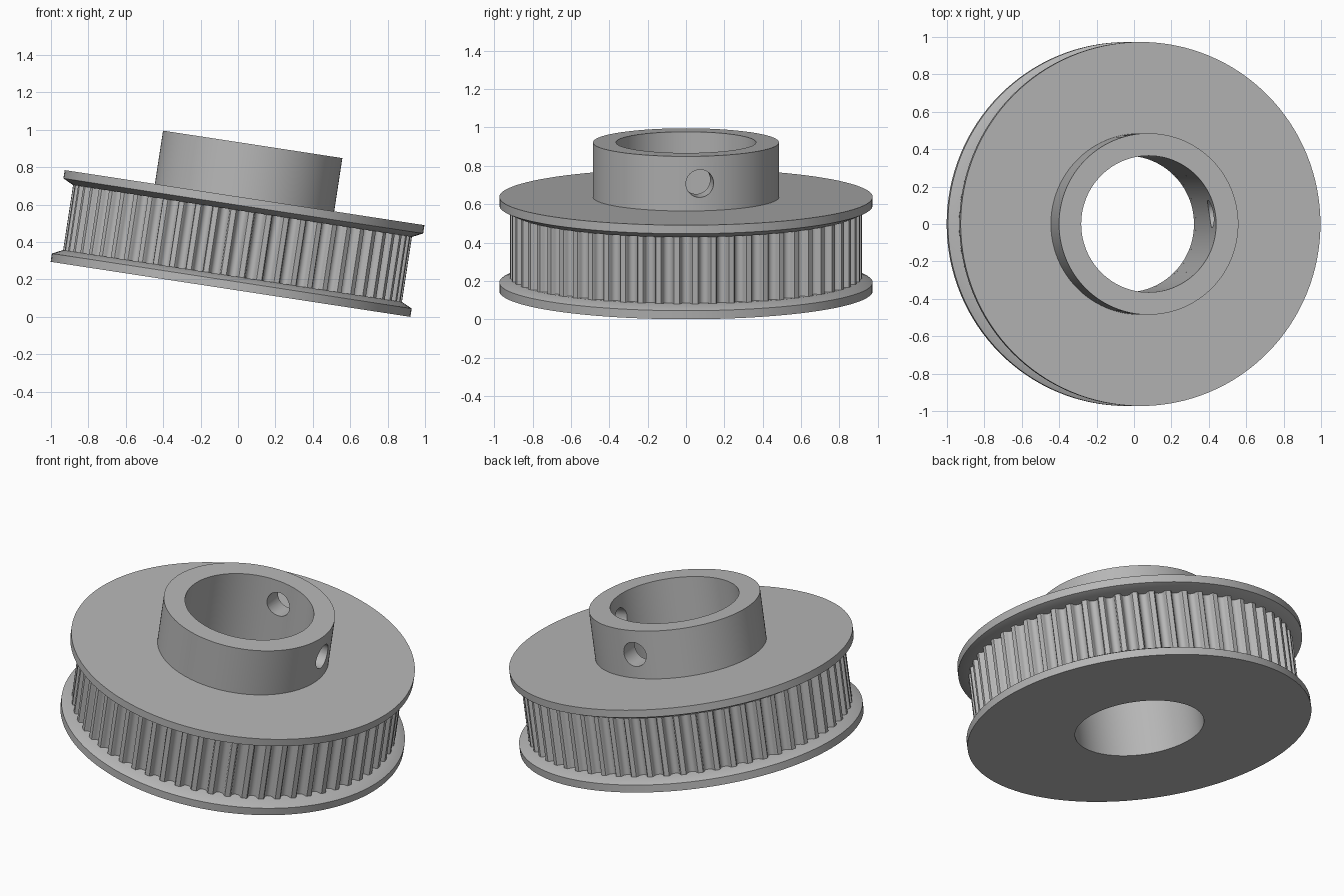
import bpy, bmesh, math
from mathutils import Matrix

if "Cube" in bpy.data.objects:
    bpy.data.objects.remove(bpy.data.objects["Cube"], do_unlink=True)

BORE, HUB, FLANGE, TOOTH = 0.365, 0.485, 0.973, 0.917
HEIGHT, FLANGE_TOP, RIM, FLANGE_T = 0.784, 0.496, 0.045, 0.072
TEETH, SEGMENTS = 60, 128
TILT = math.radians(8.7)

# The whole pulley leans towards +x and rests on its lower edge
POSE = (Matrix.Translation((-0.04, 0, FLANGE * math.sin(TILT)))
        @ Matrix.Rotation(TILT, 4, 'Y'))

metal = bpy.data.materials.new("grey metal")
metal.use_nodes = True
GREY = (0.47, 0.47, 0.47, 1)
metal.diffuse_color = GREY
metal.node_tree.nodes["Principled BSDF"].inputs["Base Color"].default_value = GREY


def make_object(name, bm):
    bmesh.ops.recalc_face_normals(bm, faces=bm.faces[:])
    mesh = bpy.data.meshes.new(name)
    bm.to_mesh(mesh)
    bm.free()
    mesh.materials.append(metal)
    obj = bpy.data.objects.new(name, mesh)
    bpy.context.collection.objects.link(obj)
    obj.matrix_world = POSE
    return obj


def smooth(obj, angle=30):
    bpy.ops.object.select_all(action='DESELECT')
    obj.select_set(True)
    bpy.context.view_layer.objects.active = obj
    bpy.ops.object.shade_smooth_by_angle(angle=math.radians(angle))


def join_rings(bm, rings):
    """Bridge equally long vertex rings into a closed tube."""
    for a, b in zip(rings, rings[1:] + rings[:1]):
        n = len(a)
        for i in range(n):
            j = (i + 1) % n
            bm.faces.new((a[i], a[j], b[j], b[i]))


def lathe(name, profile):
    """Turn a closed (radius, height) profile round the axis."""
    bm = bmesh.new()
    angles = [math.tau * i / SEGMENTS for i in range(SEGMENTS)]
    rings = [[bm.verts.new((r * math.cos(a), r * math.sin(a), h)) for a in angles]
             for r, h in profile]
    join_rings(bm, rings)
    return make_object(name, bm)


# Flanges: flat outside, bevelled towards the belt
flange = [(BORE, 0), (FLANGE, 0), (FLANGE, RIM), (TOOTH, FLANGE_T), (BORE, FLANGE_T)]
smooth(lathe("lower_flange", flange))
smooth(lathe("upper_flange", [(r, FLANGE_TOP - h) for r, h in flange]))

# Toothed wheel: round-bottomed grooves between flat lands
groove_r = 0.027
groove = [(TOOTH, -0.034)]
for k in range(9):
    t = math.pi * k / 8
    groove.append((TOOTH - 0.01 - groove_r * math.sin(t), -groove_r * math.cos(t)))
groove.append((TOOTH, 0.034))
outline = []
for i in range(TEETH):
    for r, side in groove:
        outline.append((r, math.tau * i / TEETH + side / TOOTH))
bm = bmesh.new()
rings = []
for inner, h in ((True, FLANGE_T), (False, FLANGE_T - 0.01),
                 (False, FLANGE_TOP - FLANGE_T + 0.01), (True, FLANGE_TOP - FLANGE_T)):
    rings.append([bm.verts.new(((BORE if inner else r) * math.cos(a),
                                (BORE if inner else r) * math.sin(a), h))
                  for r, a in outline])
join_rings(bm, rings)
smooth(make_object("toothed_wheel", bm), 28)

# Hub with two set-screw holes
hub = lathe("hub", [(BORE, FLANGE_TOP), (HUB, FLANGE_TOP), (HUB, HEIGHT), (BORE, HEIGHT)])
bm = bmesh.new()
for degrees in (8.6, 95):
    place = (Matrix.Rotation(math.radians(degrees), 4, 'Z')
             @ Matrix.Translation((0.43, 0, (FLANGE_TOP + HEIGHT) / 2))
             @ Matrix.Rotation(math.pi / 2, 4, 'Y'))
    bmesh.ops.create_cone(bm, cap_ends=True, segments=40, radius1=0.073,
                          radius2=0.073, depth=0.3, matrix=place)
cutter = make_object("screw_hole_cutter", bm)
cutter.hide_render = True
holes = hub.modifiers.new("screw_holes", 'BOOLEAN')
holes.operation = 'DIFFERENCE'
holes.solver = 'EXACT'
holes.object = cutter

# Bake the holes, then drop the cutter
bpy.context.view_layer.update()
bpy.ops.object.select_all(action='DESELECT')
hub.select_set(True)
bpy.context.view_layer.objects.active = hub
bpy.ops.object.modifier_apply(modifier=holes.name)
bpy.data.objects.remove(cutter, do_unlink=True)
smooth(hub)
